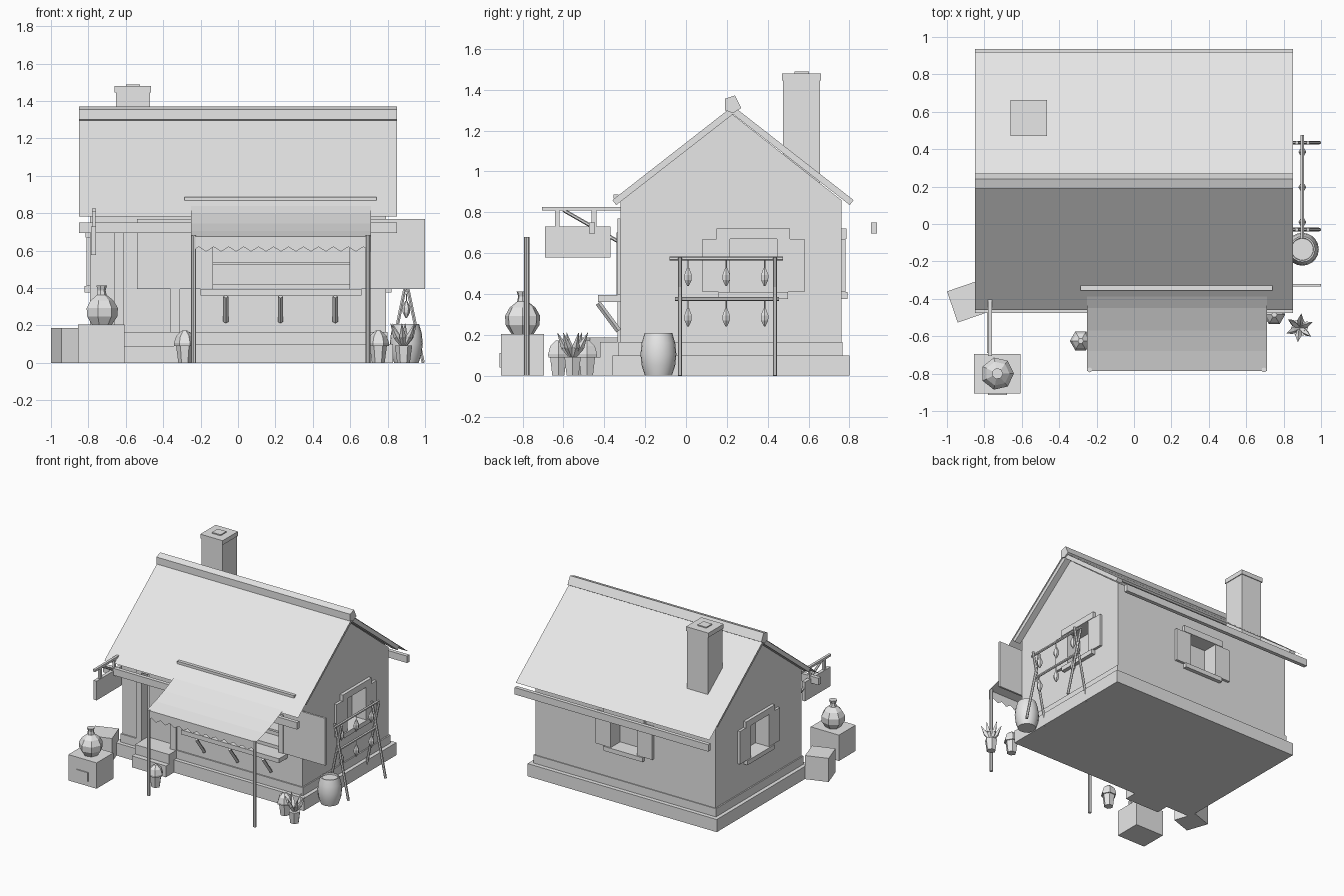
import bpy, bmesh, math
from mathutils import Matrix, Vector

cube = bpy.data.objects.get("Cube")
if cube:
    bpy.data.objects.remove(cube, do_unlink=True)

grey = bpy.data.materials.new("light grey")
grey.use_nodes = True
grey.diffuse_color = (0.8, 0.8, 0.8, 1)
grey.node_tree.nodes["Principled BSDF"].inputs["Base Color"].default_value = grey.diffuse_color


def add(name, bm, matrix=Matrix(), smooth=False):
    """Turn a bmesh into a named object in the scene."""
    bmesh.ops.recalc_face_normals(bm, faces=bm.faces)
    mesh = bpy.data.meshes.new(name)
    bm.to_mesh(mesh)
    bm.free()
    mesh.transform(matrix)
    mesh.materials.append(grey)
    for poly in mesh.polygons:
        poly.use_smooth = smooth
    obj = bpy.data.objects.new(name, mesh)
    bpy.context.collection.objects.link(obj)
    return obj


def box(name, xs, ys, zs, matrix=Matrix()):
    bm = bmesh.new()
    bmesh.ops.create_cube(bm, size=1)
    for v in bm.verts:
        v.co = [lo + (hi - lo) * (c + 0.5) for c, (lo, hi) in zip(v.co, (xs, ys, zs))]
    return add(name, bm, matrix)


def prism(name, profile, xs):
    """Extrude a (y, z) outline along x."""
    bm = bmesh.new()
    face = bm.faces.new([bm.verts.new((xs[0], y, z)) for y, z in profile])
    new = bmesh.ops.extrude_face_region(bm, geom=[face])["geom"]
    moved = [g for g in new if isinstance(g, bmesh.types.BMVert)]
    bmesh.ops.translate(bm, verts=moved, vec=(xs[1] - xs[0], 0, 0))
    return add(name, bm)


def rod(name, start, end, radius, tip=None, sides=6):
    start, end = Vector(start), Vector(end)
    axis = end - start
    bm = bmesh.new()
    bmesh.ops.create_cone(bm, cap_ends=True, segments=sides, radius1=radius,
                          radius2=radius if tip is None else tip, depth=axis.length)
    turn = Vector((0, 0, 1)).rotation_difference(axis).to_matrix().to_4x4()
    return add(name, bm, Matrix.Translation((start + end) / 2) @ turn)


def lathe(name, profile, sides, place, smooth=False):
    """Revolve a (radius, height) outline about z."""
    bm = bmesh.new()
    rings = [[bm.verts.new((r * math.cos(math.tau * i / sides), r * math.sin(math.tau * i / sides), z))
              for i in range(sides)] for r, z in profile]
    for low, high in zip(rings, rings[1:]):
        for i in range(sides):
            j = (i + 1) % sides
            bm.faces.new((low[i], low[j], high[j], high[i]))
    bm.faces.new(rings[0])
    bm.faces.new(rings[-1])
    return add(name, bm, Matrix.Translation(place), smooth)


def sheet(name, rows):
    """Thin surface through rows of points."""
    bm = bmesh.new()
    rows = [[bm.verts.new(p) for p in row] for row in rows]
    for a, b in zip(rows, rows[1:]):
        for i in range(len(a) - 1):
            bm.faces.new((a[i], a[i + 1], b[i + 1], b[i]))
    return add(name, bm)


# House body
ridge_y, ridge_z, slope = 0.23, 1.32, 0.78
box("plinth", (-.83, .83), (-.36, .8), (0, .1))
box("base_course", (-.8, .8), (-.33, .767), (.1, .165))
walls = prism("walls", [(-.32, .05), (.76, .05), (.76, .86), (.22, 1.285), (-.32, .86)], (-.79, .79))


def cut(cutter):
    mod = walls.modifiers.new("opening", "BOOLEAN")
    mod.object = cutter
    mod.solver = "EXACT"
    bpy.context.view_layer.objects.active = walls
    bpy.ops.object.modifier_apply(modifier=mod.name)
    bpy.data.objects.remove(cutter, do_unlink=True)


# Three shuttered windows, built facing -y and turned onto their walls
for side, place, turn in (("right", (.79, .33, 0), 90), ("back", (0, .76, 0), 180), ("left", (-.79, .23, 0), -90)):
    m = Matrix.Translation(place) @ Matrix.Rotation(math.radians(turn), 4, "Z")
    cut(box("cutter", (-.115, .115), (-.05, .1), (.41, .67), m))
    for s in (-1, 1):
        box(f"{side}_window_shutter", sorted((s * .115, s * .25)), (-.02, .01), (.41, .67), m)
    box(f"{side}_window_header", (-.18, .18), (-.025, .01), (.67, .72), m)
    box(f"{side}_window_sill", (-.17, .17), (-.03, .01), (.375, .41), m)

# Roof planes, gable boards, eave beams and ridge
eave = .69
for s, side in ((-1, "front"), (1, "back")):
    y = ridge_y + s * eave
    low = ridge_z - slope * eave
    sheet(f"{side}_roof", [[(-.85, ridge_y, ridge_z + .002), (.85, ridge_y, ridge_z + .002)],
                           [(-.85, y, low), (.85, y, low)]])
    box(f"{side}_eave_beam", (-.85, .85), (y - .015, y + .015), (.695, .75))
    end = ridge_y + s * .59
    tip = ridge_z - slope * .59
    for x in (-.84, .79):
        prism(f"{side}_gable_board", [(ridge_y, ridge_z), (end, tip), (end - s * .018, tip - .025),
                                      (ridge_y, ridge_z - .04)], (x, x + .05))
prism("ridge_beam", [(.19, 1.3), (.23, 1.285), (.27, 1.31), (.24, 1.372), (.19, 1.355)], (-.85, .85))

# Chimney
box("chimney", (-.652, -.47), (.475, .656), (.85, 1.45))
box("chimney_cap", (-.66, -.464), (.47, .662), (1.445, 1.48))
box("chimney_flue", (-.6, -.524), (.53, .602), (1.47, 1.488))

# Doorway and steps
cut(box("cutter", (-.61, -.36), (-.4, -.26), (.165, .7)))
for x in (-.66, -.36):
    box("door_post", (x, x + .05), (-.335, -.3), (.165, .72))
box("door_lintel", (-.66, -.31), (-.335, -.3), (.7, .74))
box("upper_step", (-.61, -.31), (-.42, -.32), (0, .165))
box("lower_step", (-.61, -.31), (-.46, -.4), (0, .09))

# Shop window with counter, shelf and open shutters
cut(box("cutter", (-.17, .63), (-.4, -.16), (.395, .7)))
for x in (-.175, .595):
    box("shop_window_post", (x, x + .04), (-.34, -.3), (.395, .7))
box("shop_window_rail", (-.17, .63), (-.335, -.31), (.69, .72))
box("shop_shelf", (-.17, .63), (-.3, -.16), (.525, .54))
box("shop_low_shelf", (-.17, .63), (-.3, -.16), (.395, .42))
box("counter", (-.2, .66), (-.43, -.31), (.36, .395))
for x in (-.065, .227, .52):
    rod("counter_bracket", (x, -.43, .355), (x, -.33, .22), .014, sides=4)
for x in (-.54, .63):
    box("shop_shutter", (x, x + .37), (-.335, -.32), (.395, .77))

# Awning with sagging cloth, zigzag edge, posts and batten
cloth = [(-.35, .862), (-.45, .8), (-.57, .745), (-.68, .705), (-.785, .675)]
left, right = -.25, .71
sheet("awning_cloth", [[(left, y, z), (right, y, z)] for y, z in cloth])
teeth = 24
across = [left + (right - left) * i / teeth for i in range(teeth + 1)]
sheet("awning_edge", [[(x, -.785, .675) for x in across],
                      [(x, -.785, .595 + .025 * (i % 2)) for i, x in enumerate(across)]])
for x in (-.237, .695):
    rod("awning_post", (x, -.78, 0), (x, -.78, .68), .013, sides=8)
box("awning_batten", (-.285, .74), (-.355, -.33), (.868, .888))

# Hanging sign board
sign_x = -.77
box("sign_arm", (sign_x - .01, sign_x + .01), (-.705, -.31), (.808, .825))
rod("sign_brace", (sign_x, -.6, .81), (sign_x, -.32, .65), .009)
box("sign_board", (sign_x - .015, sign_x + .012), (-.69, -.37), (.578, .73))
for y in (-.63, -.45):
    box("sign_hanger", (sign_x - .008, sign_x + .008), (y - .012, y + .012), (.7, .81))

# Crates and jar
box("jar_crate", (-.855, -.607), (-.905, -.695), (0, .205))
box("crate_label", (-.78, -.68), (-.913, -.9), (.04, .11))
tilt = Matrix.Translation((-.888, -.415, 0)) @ Matrix.Rotation(math.radians(19), 4, "Z")
box("tilted_crate", (-.088, .088), (-.088, .088), (0, .187), tilt)
lathe("jar", [(.055, 0), (.085, .045), (.088, .09), (.065, .13), (.027, .16), (.022, .185), (.03, .21)],
      7, (-.73, -.8, .203))

# Potted plants
pot = [(.034, 0), (.046, .09), (.046, .092)]
bush = [(.056, .09), (.058, .105), (.045, .145), (.015, .172)]
for i, (x, y) in enumerate([(-.285, -.625), (.75, -.485), (.885, -.555)]):
    lathe("plant_pot", pot, 6, (x, y, 0))
    if i < 2:
        lathe("bush", bush, 6, (x, y, 0))
for k in range(6):
    a = math.tau * k / 6 + .4
    out = Vector((math.cos(a), math.sin(a), 0))
    base = Vector((.885, -.555, .08))
    middle = base + out * .04 + Vector((0, 0, .06))
    rod("leaf_base", base, middle, .008, .018, sides=4)
    rod("leaf_tip", middle, middle + out * .035 + Vector((0, 0, .07)), .018, 0.001, sides=4)

# Barrel
lathe("barrel", [(.066, 0), (.082, .05), (.088, .105), (.082, .16), (.068, .208), (.06, .208), (.058, .195)],
      20, (.9, -.135, 0), smooth=True)
bpy.ops.object.select_all(action="DESELECT")
barrel = bpy.data.objects["barrel"]
barrel.select_set(True)
bpy.context.view_layer.objects.active = barrel
bpy.ops.object.shade_smooth_by_angle()

# Drying rack with hanging gourds
rack_x = .9
for y in (-.03, .435):
    for s in (-1, 1):
        rod("rack_leg", (rack_x + s * .09, y, 0), (rack_x - s * .03, y, .58), .01)
rod("rack_top_bar", (rack_x, -.08, .573), (rack_x, .475, .573), .01)
rod("rack_middle_bar", (rack_x, -.055, .375), (rack_x, .455, .375), .01)
for y in (.01, .197, .385):
    for bar in (.573, .375):
        rod("gourd_string", (rack_x, y, bar), (rack_x, y, bar - .05), .003, sides=4)
        lathe("gourd", [(.004, 0), (.02, .03), (.021, .055), (.006, .09)], 6, (rack_x, y, bar - .135))
